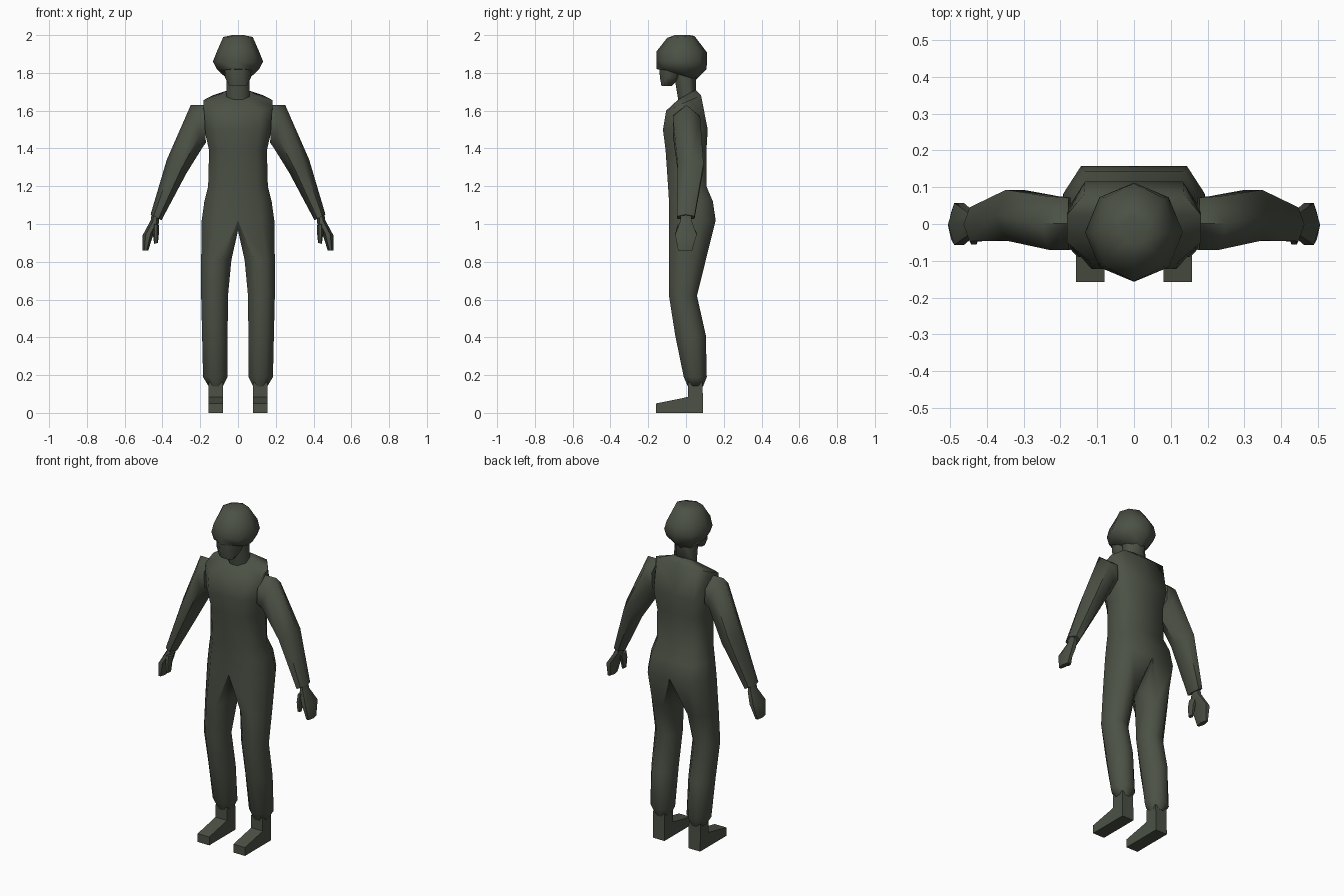
import bpy, bmesh, math
from mathutils import Vector

if "Cube" in bpy.data.objects:
    bpy.data.objects.remove(bpy.data.objects["Cube"])

olive = bpy.data.materials.new("dark olive")
olive.diffuse_color = (0.072, 0.083, 0.060, 1)
olive.use_nodes = True
olive.node_tree.nodes["Principled BSDF"].inputs["Base Color"].default_value = olive.diffuse_color


def finish(name, bm, mirror=False, angle=60):
    bmesh.ops.recalc_face_normals(bm, faces=bm.faces)
    me = bpy.data.meshes.new(name)
    bm.to_mesh(me)
    bm.free()
    me.materials.append(olive)
    me.shade_smooth()
    me.set_sharp_from_angle(angle=math.radians(angle))
    ob = bpy.data.objects.new(name, me)
    bpy.context.collection.objects.link(ob)
    if mirror:
        m = ob.modifiers.new("mirror", 'MIRROR')
        m.use_clip = True
        m.merge_threshold = 0.001
    return ob


def bridge(bm, rings, closed=True):
    """Quads between successive rings of BMVerts."""
    for a, b in zip(rings, rings[1:]):
        n = len(a)
        for i in range(n if closed else n - 1):
            j = (i + 1) % n
            bm.faces.new((a[i], a[j], b[j], b[i]))


def loft(name, rings, mirror=False, angle=60):
    bm = bmesh.new()
    vs = [[bm.verts.new(p) for p in r] for r in rings]
    bridge(bm, vs)
    bm.faces.new(vs[0])
    bm.faces.new(vs[-1])
    return finish(name, bm, mirror, angle)


def octagon(x0, x1, yf, yb, zf, zb=None):
    """Eight-sided section with flat front, back and sides."""
    zb = zf if zb is None else zb
    uv = [(.3, 0), (.7, 0), (1, .3), (1, .7), (.7, 1), (.3, 1), (0, .7), (0, .3)]
    return [(x0 + (x1 - x0) * u, yf + (yb - yf) * v, zf + (zb - zf) * v) for u, v in uv]


def half_section(w, yf, yb, zf, zb):
    uv = [(0, 0), (.65, 0), (1, .3), (1, .7), (.75, 1), (0, 1)]
    return [(w * u, yf + (yb - yf) * v, zf + (zb - zf) * v) for u, v in uv]


def diamond_ring(w, yf, yb, zf, zb):
    """Eight-sided section with corners on the axes."""
    out = []
    for k in range(8):
        a = math.tau * k / 8
        v = (1 - math.cos(a)) / 2
        out.append((w * math.sin(a), yf + (yb - yf) * v, zf + (zb - zf) * v))
    return out


def hexagon(outer, inner, yf, yb):
    """Limb section from outer to inner (x, z) points."""
    o, i = Vector((outer[0], 0, outer[1])), Vector((inner[0], 0, inner[1]))
    mid = (yf + yb) / 2
    return [o.lerp(i, t) + Vector((0, y, 0)) for t, y in
            ((0, mid), (.28, yf), (.72, yf), (1, mid), (.72, yb), (.28, yb))]


# Body: torso half sections, then a closed leg tube growing from the pelvis
bm = bmesh.new()
torso = [(.065, -.04, .05, 1.66, 1.71), (.182, -.105, .08, 1.60, 1.68),
         (.178, -.122, .115, 1.50, 1.50), (.153, -.108, .108, 1.39, 1.39),
         (.158, -.095, .108, 1.20, 1.20), (.178, -.09, .142, 1.12, 1.12),
         (.192, -.09, .157, 1.02, 1.02)]
rows = [[bm.verts.new(p) for p in half_section(*t)] for t in torso]
bridge(bm, rows, closed=False)
bm.faces.new(rows[0])
crotch = [bm.verts.new((0, y, .965)) for y in (.07, -.02)]
leg = [(.035, .195, -.09, .105, .81), (.053, .195, -.09, .058, .62),
       (.055, .190, -.057, .105, .41), (.055, .185, -.012, .11, .19),
       (.080, .155, .01, .09, .14)]
legs = [rows[-1] + crotch] + [[bm.verts.new(p) for p in octagon(*s)] for s in leg]
bridge(bm, legs)
bm.faces.new(legs[-1])
finish("body", bm, True)

# Arms
loft("arm", [hexagon((.18, 1.63), (.17, 1.43), -.07, .072),
             hexagon((.25, 1.63), (.185, 1.41), -.07, .075),
             hexagon((.377, 1.34), (.272, 1.27), -.045, .093),
             hexagon((.463, 1.05), (.405, 1.02), -.047, .045)], True)

# Hands: mitten of fingers and a thumb
loft("hand", [hexagon((.458, 1.05), (.42, 1.04), -.028, .028),
              hexagon((.462, 1.02), (.418, 1.005), -.03, .03),
              hexagon((.505, .94), (.445, .955), -.057, .057),
              hexagon((.505, .86), (.475, .86), -.042, .032)], True)
loft("thumb", [hexagon((.452, 1.0), (.418, .995), -.045, .01),
               hexagon((.452, .955), (.418, .955), -.055, -.01),
               hexagon((.444, .895), (.424, .90), -.05, -.02)], True)

# Shoes: side profile pushed across x
side = [(-.158, 0), (-.158, .05), (-.02, .078), (.01, .085), (.01, .16),
        (.088, .16), (.09, 0)]
loft("shoe", [[(x, y, z) for y, z in side] for x in (.08, .157)], True, 35)

# Neck and face
loft("neck", [octagon(-.062, .062, -.065, .055, 1.80),
              octagon(-.062, .062, -.04, .052, 1.65, 1.70)])
loft("face", [octagon(-.072, .072, -.142, 0, 1.83),
              octagon(-.068, .068, -.138, -.03, 1.775),
              octagon(-.045, .045, -.130, -.075, 1.73)], angle=50)

# Helmet
loft("helmet", [diamond_ring(.03, -.06, .02, 2.0, 2.0),
                diamond_ring(.078, -.10, .045, 1.985, 1.995),
                diamond_ring(.112, -.155, .11, 1.915, 1.91),
                diamond_ring(.133, -.157, .112, 1.86, 1.86),
                diamond_ring(.112, -.155, .108, 1.82, 1.82),
                diamond_ring(.078, -.10, .055, 1.81, 1.765)])
